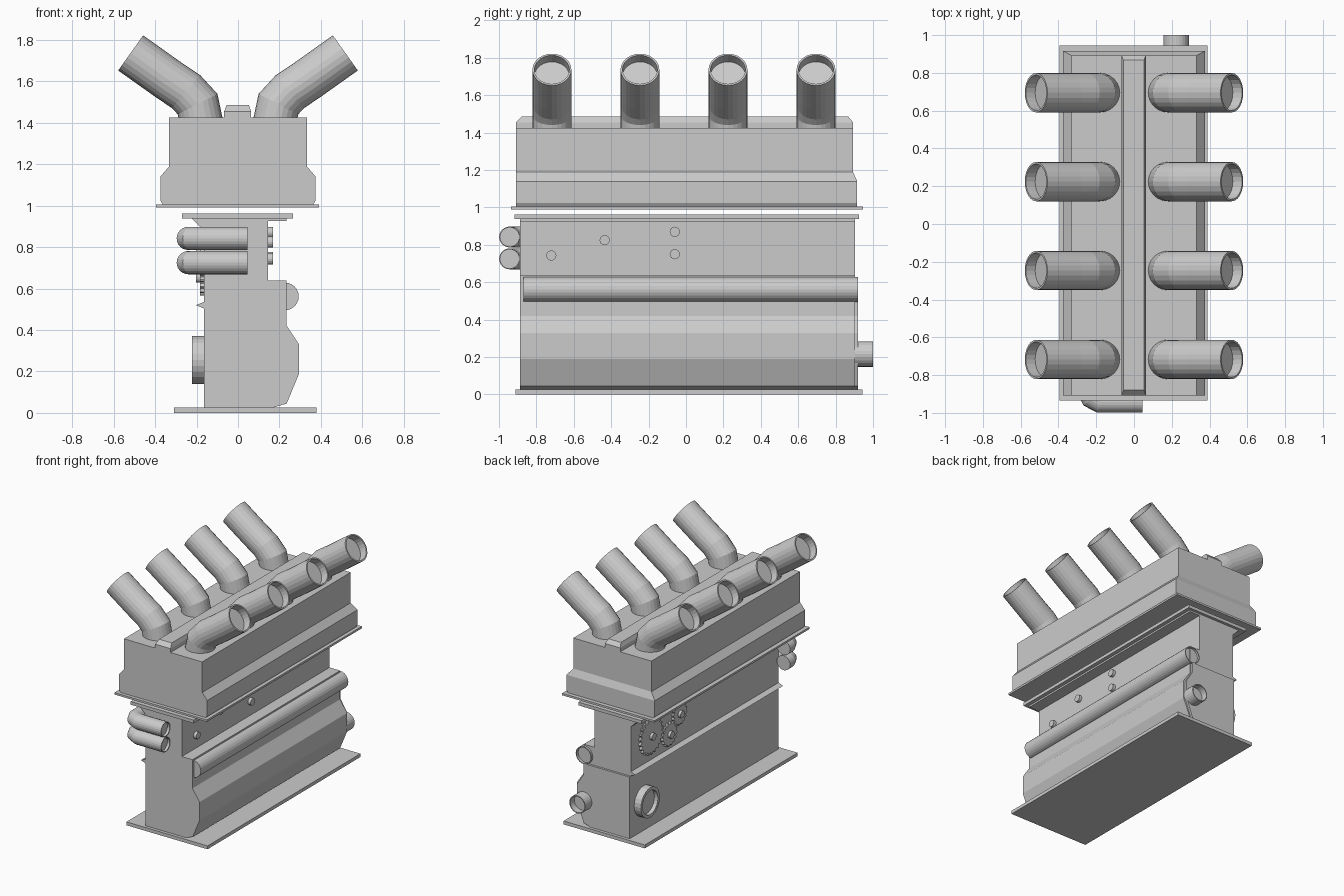
import bpy, bmesh, math
from mathutils import Vector

if "Cube" in bpy.data.objects:
    bpy.data.objects.remove(bpy.data.objects["Cube"])


def finish(name, bm):
    bmesh.ops.recalc_face_normals(bm, faces=bm.faces)
    me = bpy.data.meshes.new(name)
    bm.to_mesh(me)
    bm.free()
    ob = bpy.data.objects.new(name, me)
    bpy.context.collection.objects.link(ob)
    return ob


def loft(name, loops):
    """Skin a list of equal-length point loops and cap both ends."""
    bm = bmesh.new()
    rings = [[bm.verts.new(p) for p in loop] for loop in loops]
    for a, b in zip(rings, rings[1:]):
        for i in range(len(a)):
            j = (i + 1) % len(a)
            bm.faces.new((a[i], a[j], b[j], b[i]))
    bm.faces.new(rings[0])
    bm.faces.new(rings[-1])
    return finish(name, bm)


def rects(name, levels):
    """Stack of rectangles: (z, x0, x1, y0, y1)."""
    return loft(name, [[(x0, y0, z), (x1, y0, z), (x1, y1, z), (x0, y1, z)]
                       for z, x0, x1, y0, y1 in levels])


def box(name, x0, x1, y0, y1, z0, z1):
    return rects(name, [(z0, x0, x1, y0, y1), (z1, x0, x1, y0, y1)])


def extrude_y(name, prof, y0, y1):
    return loft(name, [[(x, y, z) for x, z in prof] for y in (y0, y1)])


def tube(name, path, r, side, recess=0.0, wall=0.1, n=24):
    """Mitred round tube along a planar path; side is the plane's normal."""
    path = [Vector(p) for p in path]
    side = Vector(side)
    segs = [(b - a).normalized() for a, b in zip(path, path[1:])]
    loops = []

    def ring(c, d, rad, k=1.0):
        v = d.cross(side).normalized()
        ts = [2 * math.pi * i / n for i in range(n)]
        loops.append([c + side * rad * math.cos(t) + v * rad * k * math.sin(t)
                      for t in ts])
    for i, p in enumerate(path):
        d0, d1 = segs[max(i - 1, 0)], segs[min(i, len(segs) - 1)]
        d = (d0 + d1).normalized()
        ring(p, d, r, 1 / d.dot(d0))
    if recess:
        ring(path[-1], segs[-1], r * (1 - wall))
        ring(path[-1] - segs[-1] * recess, segs[-1], r * (1 - wall))
    return loft(name, loops)


def gear(name, y, z, r, teeth):
    """Toothed wheel on the left face with a small hub."""
    pts = []
    for i in range(teeth):
        for f, k in ((0, .87), (.3, 1), (.55, 1), (.8, .87)):
            a = 2 * math.pi * (i + f) / teeth
            pts.append((y + r * k * math.cos(a), z + r * k * math.sin(a)))
    loft(name, [[(x, a, b) for a, b in pts] for x in (-.16, -.183)])
    tube(name + "_hub", [(-.16, y, z), (-.203, y, z)], .027, (0, 0, 1), n=16)


# Sump plate and lower crankcase
box("base_plate", -.31, .38, -.912, .943, 0, .026)
crank = [(-.165, .02), (.15, .02), (.235, .045), (.295, .19), (.295, .33),
         (.235, .42), (.235, .64), (-.165, .64)]
extrude_y("lower_block", crank, -.888, .904)
rear = [(-.165, .02), (.15, .02), (.225, .045), (.28, .19), (.28, .33),
        (.225, .42), (.225, .5), (-.165, .5)]
extrude_y("rear_plate", rear, .9, .92)
extrude_y("side_trim", [(-.15, .5), (-.175, .508), (-.203, .52), (-.165, .535),
                        (-.15, .54)], -.888, .904)

# Upper block with its top flange
extrude_y("upper_block", [(-.165, .62), (.145, .62), (.145, .925), (.235, .925),
                          (.235, .945), (-.23, .945), (-.165, .88)], -.888, .904)
box("top_flange", -.27, .265, -.916, .926, .938, .963)

# Cylinder head, its gasket plate and top ridge
box("head_plate", -.395, .39, -.935, .946, .99, 1.005)
rects("cylinder_head", [(1.0, -.36, .36, -.909, .915),
                        (1.025, -.375, .375, -.909, .915),
                        (1.14, -.375, .375, -.909, .915),
                        (1.19, -.332, .332, -.909, .893),
                        (1.425, -.332, .332, -.909, .893)])
rects("head_ridge", [(1.42, -.067, .063, -.909, .893),
                     (1.455, -.067, .063, -.909, .893),
                     (1.485, -.055, .053, -.88, .868)])

# Four angled stacks on each side
for s, label in ((1, "right"), (-1, "left")):
    for i in range(4):
        y = -.717 + .4707 * i
        path = [(s * x, y, z) for x, z in
                ((.174, 1.39), (.195, 1.49), (.25, 1.55), (.335, 1.607), (.518, 1.737))]
        tube(f"stack_{label}_{i + 1}", path, .104, (0, 1, 0), recess=.06)

# Long side tube and rear outlet
tube("side_tube", [(.226, -.87, .562), (.226, .92, .562)], .067, (0, 0, 1), recess=.02)
tube("rear_outlet", [(.223, .88, .216), (.223, 1.0, .216)], .068, (0, 0, 1), recess=.05)

# Twin elbows wrapping the front left corner
for i, z in enumerate((.725, .842)):
    tube(f"front_elbow_{i + 1}",
         [(-.24, -.84, z), (-.24, -.89, z), (-.225, -.92, z), (-.18, -.943, z),
          (.045, -.943, z)], .056, (0, 0, 1), recess=.02)

# Bolts on the right face
for i, (y, z) in enumerate(((-.72, .743), (-.435, .825), (-.06, .87), (-.06, .75))):
    tube(f"bolt_{i + 1}", [(.13, y, z), (.168, y, z)], .027, (0, 0, 1), n=16)

# Gear train and pulley on the left face
gear("large_gear", .675, .725, .14, 22)
gear("middle_gear", .455, .655, .09, 16)
gear("small_gear", .33, .765, .085, 16)
tube("pulley", [(-.15, .75, .255), (-.222, .75, .255)], .115, (0, 0, 1),
     recess=.03, wall=.2)
